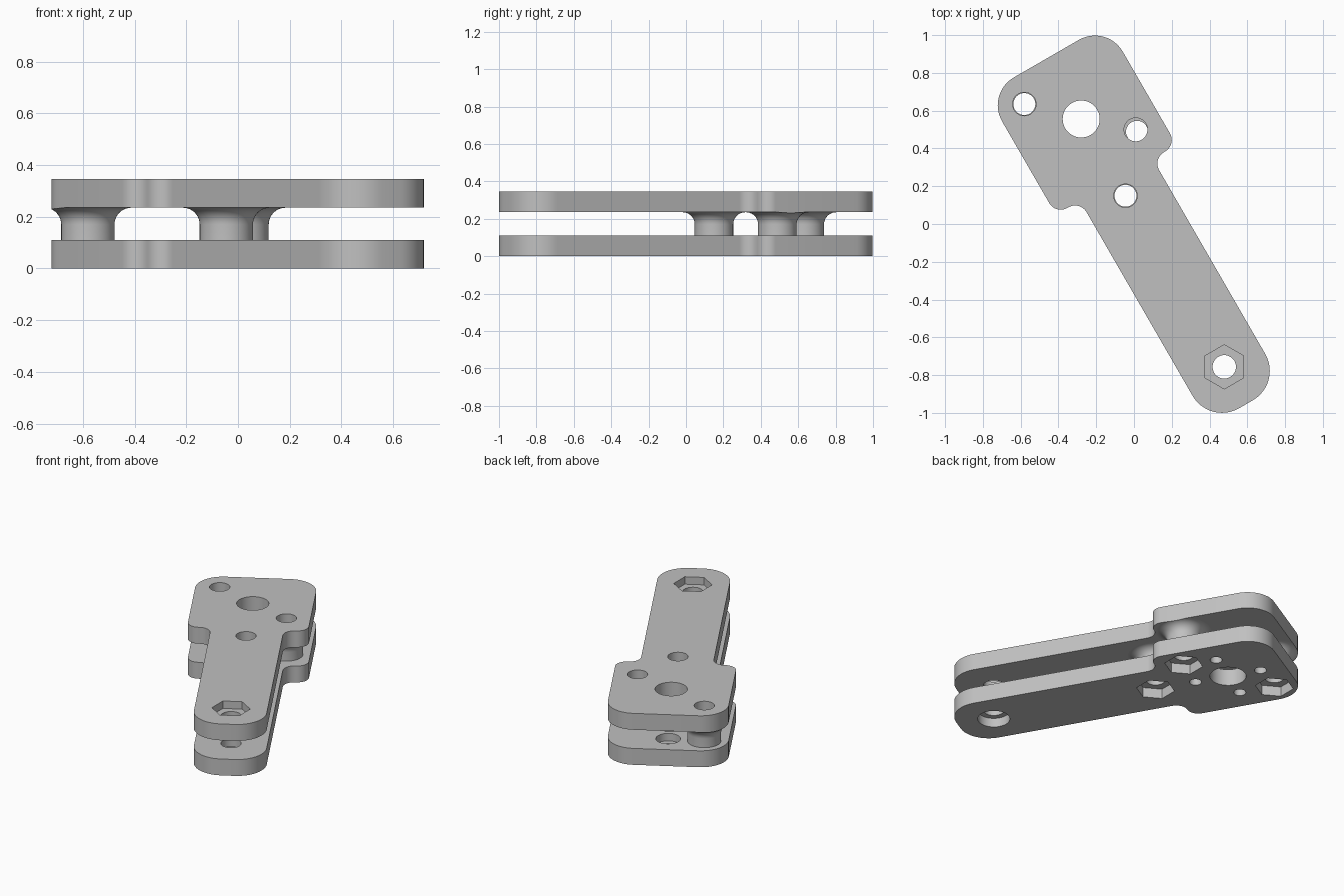
import bpy, bmesh, math
from mathutils import Vector, Matrix

if "Cube" in bpy.data.objects:
    bpy.data.objects.remove(bpy.data.objects["Cube"])

# Local frame: first axis runs along the arm towards its tip
TURN = Matrix.Rotation(math.radians(-60), 2)
CENTRE = Vector((0.031, 0.018))

grey = bpy.data.materials.new("light_grey")
grey.use_nodes = True
grey.diffuse_color = (0.53, 0.53, 0.53, 1)
grey.node_tree.nodes["Principled BSDF"].inputs["Base Color"].default_value = grey.diffuse_color


def add_object(name, bm):
    bmesh.ops.recalc_face_normals(bm, faces=bm.faces)
    mesh = bpy.data.meshes.new(name)
    bm.to_mesh(mesh)
    bm.free()
    mesh.materials.append(grey)
    obj = bpy.data.objects.new(name, mesh)
    bpy.context.collection.objects.link(obj)
    return obj


def prism(name, outline, z0, z1):
    """Extrude a closed outline given in the arm's frame."""
    bm = bmesh.new()
    pts = [TURN @ Vector(p) + CENTRE for p in outline]
    face = bm.faces.new([bm.verts.new((p.x, p.y, z0)) for p in pts])
    top = bmesh.ops.extrude_face_region(bm, geom=[face])["geom"]
    verts = [g for g in top if isinstance(g, bmesh.types.BMVert)]
    bmesh.ops.translate(bm, verts=verts, vec=(0, 0, z1 - z0))
    return add_object(name, bm)


def polygon(centre, radius, sides=48):
    angles = [math.pi / 6 + 2 * math.pi * i / sides for i in range(sides)]
    return [(centre[0] + radius * math.cos(a), centre[1] + radius * math.sin(a)) for a in angles]


def rounded(corners, steps=12):
    """Replace each right-angled corner (u, v, radius) with an arc."""
    out = []
    for i, (u, v, r) in enumerate(corners):
        p = Vector((u, v))
        a = (Vector(corners[i - 1][:2]) - p).normalized()
        b = (Vector(corners[(i + 1) % len(corners)][:2]) - p).normalized()
        c = p + (a + b) * r
        for k in range(steps + 1):
            t = math.pi / 2 * k / steps
            out.append(c - b * r * math.cos(t) - a * r * math.sin(t))
    return out


def boolean(obj, other, operation="DIFFERENCE"):
    mod = obj.modifiers.new("cut", "BOOLEAN")
    mod.operation = operation
    mod.solver = "EXACT"
    mod.object = other
    bpy.context.view_layer.objects.active = obj
    bpy.ops.object.modifier_apply(modifier=mod.name)
    bpy.data.objects.remove(other)


def cut(obj, centre, radius, z0, z1, sides=48):
    boolean(obj, prism("cutter", polygon(centre, radius, sides), z0, z1))


def finish(obj):
    bpy.ops.object.select_all(action="DESELECT")
    obj.select_set(True)
    bpy.context.view_layer.objects.active = obj
    bpy.ops.object.shade_smooth_by_angle(angle=math.radians(30))


# Shared outline: wide head, filleted shoulders, narrow arm
HEAD, ARM, SHOULDER = 0.369, 0.222, -0.25
half = [(-0.99, HEAD, 0.17), (SHOULDER, HEAD, 0.07), (SHOULDER, ARM, 0.07), (1.123, ARM, 0.18)]
OUTLINE = rounded(half + [(u, -v, r) for u, v, r in reversed(half)])

T, GAP, H = 0.11, 0.235, 0.345
HUB, TIP = (-0.621, 0), (0.894, 0)
POSTS = [(-0.152, 0), (-0.415, 0.222), (-0.84, -0.221)]
UPPER_HOLES = [POSTS[0], (-0.428, 0.222), POSTS[2]]
BORE = 0.062

# Lower plate: hub bore, tip counterbore, hex nut pockets, screw holes
lower = prism("lower_plate", OUTLINE, 0, T)
cut(lower, HUB, 0.11, -1, 1)
cut(lower, TIP, BORE, -1, 1)
cut(lower, TIP, 0.098, -1, 0.06)
for post in POSTS:
    cut(lower, post, BORE - 0.004, -1, 1)
    cut(lower, post, 0.117, -1, 0.065, 6)
for du, dv in [(1, 0), (-1, 0), (0, 1), (0, -1)]:
    spot = (HUB[0] + 0.21 * du, HUB[1] + 0.21 * dv)
    cut(lower, spot, 0.037, -1, 1)
    cut(lower, spot, 0.075, 0.06, 1)
finish(lower)

# Upper plate: through holes and a hex pocket at the tip
upper = prism("upper_plate", OUTLINE, GAP, H)
cut(upper, HUB, 0.098, -1, 1)
for spot in UPPER_HOLES + [TIP]:
    cut(upper, spot, BORE, -1, 1)
cut(upper, TIP, 0.117, H - 0.05, 1, 6)
finish(upper)

# Hollow standoffs that flare out under the upper plate
FLARE, R = 0.065, 0.103
profile = [(BORE - 0.004, GAP), (BORE - 0.004, T), (R, T)]
for k in range(11):
    t = math.pi / 2 * k / 10
    profile.append((R + FLARE * (1 - math.cos(t)), GAP - FLARE + FLARE * math.sin(t)))

for n, post in enumerate(POSTS):
    bm = bmesh.new()
    c = TURN @ Vector(post) + CENTRE
    rings = []
    for i in range(48):
        a = 2 * math.pi * i / 48
        rings.append([bm.verts.new((c.x + r * math.cos(a), c.y + r * math.sin(a), z)) for r, z in profile])
    for i, ring in enumerate(rings):
        for k in range(len(profile)):
            bm.faces.new((rings[i - 1][k], ring[k], ring[k - 1], rings[i - 1][k - 1]))
    standoff = add_object("standoff_%d" % (n + 1), bm)
    boolean(standoff, prism("trim", OUTLINE, -1, 1), "INTERSECT")
    finish(standoff)
